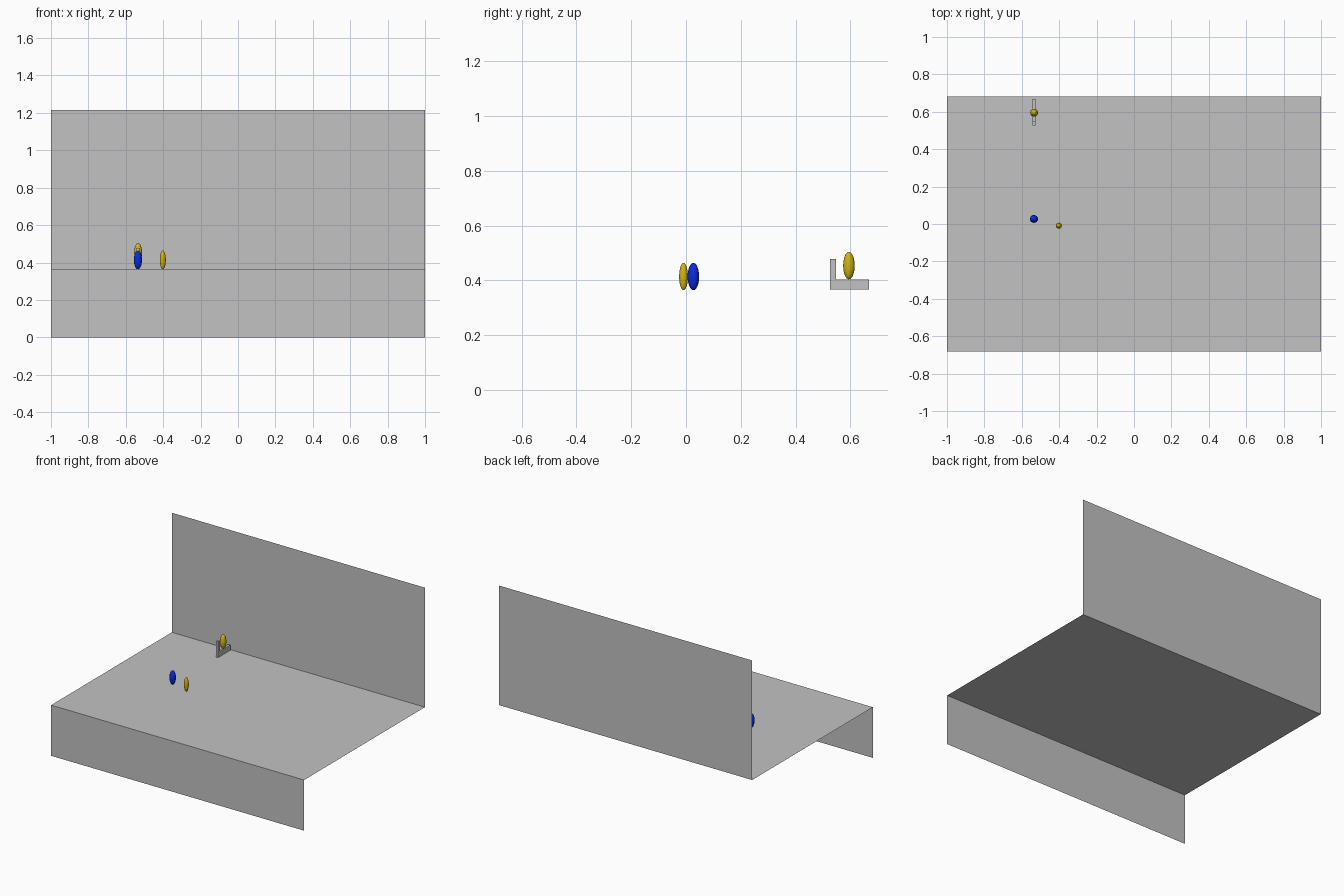
import bpy, bmesh

if "Cube" in bpy.data.objects:
    bpy.data.objects.remove(bpy.data.objects["Cube"])


def material(name, rgb):
    m = bpy.data.materials.new(name)
    m.diffuse_color = (*rgb, 1)
    m.use_nodes = True
    m.node_tree.nodes["Principled BSDF"].inputs["Base Color"].default_value = m.diffuse_color
    return m


GREY = material("light grey", (0.54, 0.54, 0.54))
GOLD = material("gold yellow", (0.64, 0.45, 0.006))
BLUE = material("deep blue", (0.003, 0.026, 0.70))


def finish(name, bm, mat):
    mesh = bpy.data.meshes.new(name)
    bm.to_mesh(mesh)
    bm.free()
    mesh.materials.append(mat)
    ob = bpy.data.objects.new(name, mesh)
    bpy.context.collection.objects.link(ob)
    return ob


def extrude_profile(name, points, x0, x1, mat, closed):
    """Sweep a (y, z) profile along x; closed profiles get end caps."""
    bm = bmesh.new()
    a = [bm.verts.new((x0, y, z)) for y, z in points]
    b = [bm.verts.new((x1, y, z)) for y, z in points]
    n = len(points)
    for i in range(n if closed else n - 1):
        j = (i + 1) % n
        bm.faces.new((a[i], b[i], b[j], a[j]))
    if closed:
        bm.faces.new(a)
        bm.faces.new(b)
        bmesh.ops.recalc_face_normals(bm, faces=bm.faces)
    return finish(name, bm, mat)


def ellipsoid(name, centre, radii, mat, segments, rings):
    bm = bmesh.new()
    bmesh.ops.create_uvsphere(bm, u_segments=segments, v_segments=rings, radius=1)
    bmesh.ops.scale(bm, vec=radii, verts=bm.verts)
    bmesh.ops.translate(bm, vec=centre, verts=bm.verts)
    for f in bm.faces:
        f.smooth = True
    return finish(name, bm, mat)


# Thin folded sheet: front drop, floor, back wall
extrude_profile("folded_stage_sheet",
                [(-0.681, 0), (-0.681, 0.362), (0.681, 0.362), (0.681, 1.216)],
                -1, 1, GREY, closed=False)

# Small L-shaped seat standing near the back wall
extrude_profile("l_shaped_seat",
                [(0.526, 0.366), (0.669, 0.366), (0.669, 0.403),
                 (0.548, 0.403), (0.548, 0.479), (0.526, 0.479)],
                -0.544, -0.527, GREY, closed=True)

# Upright egg-shaped figures
ellipsoid("seated_figure", (-0.534, 0.595, 0.454), (0.021, 0.021, 0.05), GOLD, 24, 16)
ellipsoid("standing_gold_figure", (-0.402, -0.009, 0.414), (0.016, 0.016, 0.05), GOLD, 24, 16)
ellipsoid("standing_blue_figure", (-0.535, 0.027, 0.414), (0.022, 0.021, 0.05), BLUE, 16, 12)
